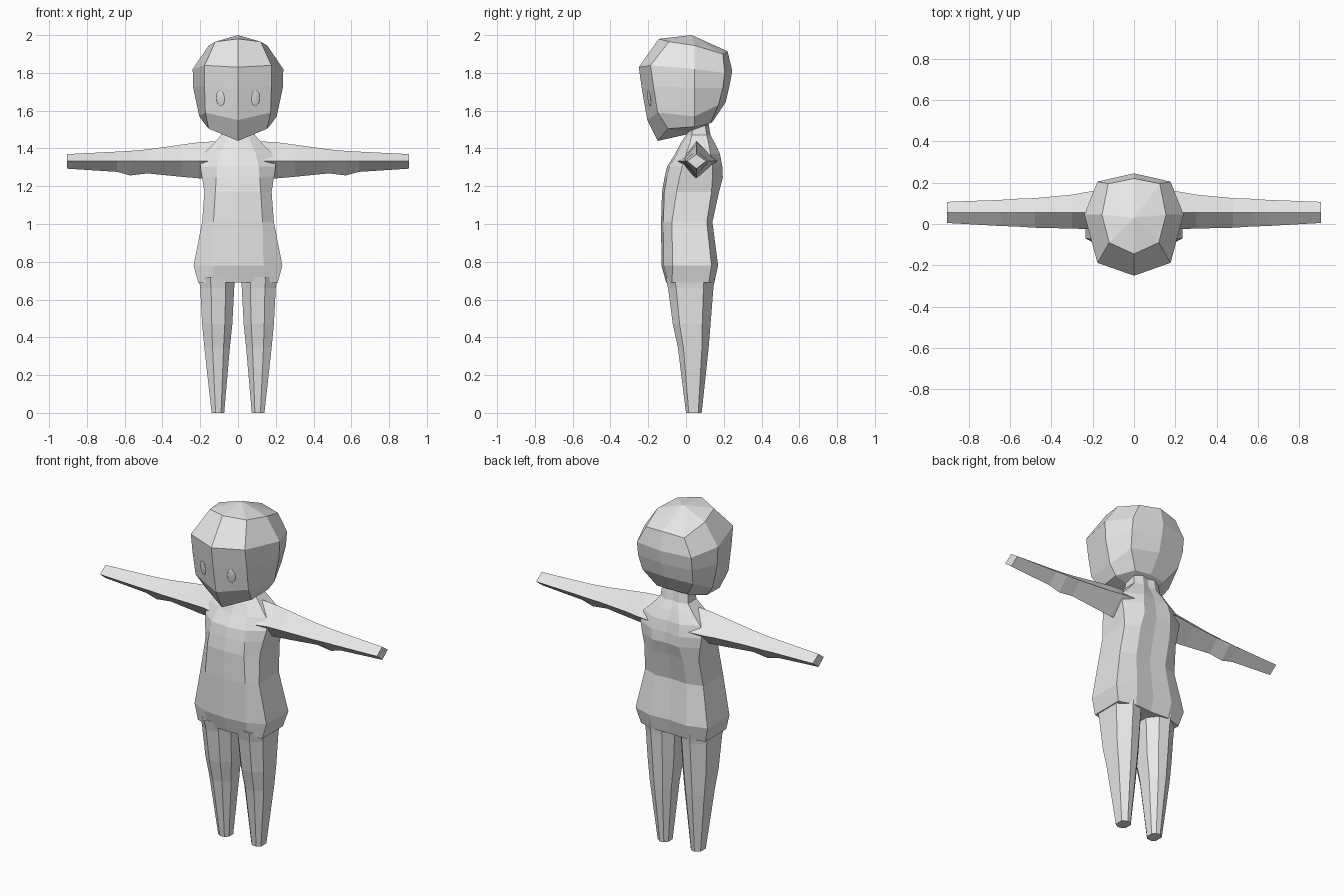
import bpy, bmesh, math

# One plain material for the whole figure
grey = bpy.data.materials.new("light grey")
grey.diffuse_color = (0.8, 0.8, 0.8, 1)


def make_object(name, bm):
    bmesh.ops.recalc_face_normals(bm, faces=bm.faces)
    me = bpy.data.meshes.new(name)
    bm.to_mesh(me)
    bm.free()
    me.materials.append(grey)
    ob = bpy.data.objects.new(name, me)
    bpy.context.collection.objects.link(ob)
    return ob


def loft(name, rings, start=None, end=None, mirror=False):
    """Skin a list of rings; close each end with a pole point or a flat cap."""
    bm = bmesh.new()
    vs = [[bm.verts.new(p) for p in r] for r in rings]
    n = len(vs[0])
    for a, b in zip(vs, vs[1:]):
        for i in range(n):
            j = (i + 1) % n
            bm.faces.new((a[i], a[j], b[j], b[i]))
    for ring, pole in ((vs[0], start), (vs[-1], end)):
        if pole:
            c = bm.verts.new(pole)
            for i in range(n):
                bm.faces.new((ring[i], ring[(i + 1) % n], c))
        else:
            bm.faces.new(ring)
    ob = make_object(name, bm)
    if mirror:
        m = ob.modifiers.new("mirror", 'MIRROR')
        m.use_mirror_merge = False
    return ob


def whole(half):
    """Half ring from front centre to back centre -> full symmetric ring."""
    return half + [(-x, y, z) for x, y, z in reversed(half) if x > 0]


# Head: faceted, five rings of eight points
head = [
    [(0, -.145, 1.98), (.12, -.09, 1.965), (.155, .045, 1.945), (.125, .195, 1.90), (0, .22, 1.915)],
    [(0, -.25, 1.83), (.177, -.188, 1.84), (.24, .045, 1.82), (.177, .205, 1.80), (0, .245, 1.81)],
    [(0, -.233, 1.71), (.177, -.172, 1.73), (.237, .045, 1.72), (.177, .195, 1.72), (0, .23, 1.73)],
    [(0, -.205, 1.55), (.173, -.15, 1.59), (.205, .045, 1.57), (.165, .172, 1.63), (0, .21, 1.645)],
    [(0, -.15, 1.44), (.155, -.095, 1.505), (.165, .045, 1.515), (.10, .13, 1.535), (0, .14, 1.54)],
]
loft("head", [whole(h) for h in head], start=(0, .03, 2.0), end=(0, .03, 1.48))

# Eyes: thin oval plates lying on the face
for side in (-1, 1):
    bm = bmesh.new()
    bmesh.ops.create_uvsphere(bm, u_segments=12, v_segments=8, radius=1)
    eye = make_object("eye", bm)
    eye.scale = (.023, .005, .042)
    eye.location = (side * .093, -.195, 1.665)
    eye.rotation_euler = (math.radians(8), 0, side * math.radians(18))

# Torso and neck: z, front x, front y, side x, side y front, side y back, back x, back y
torso = [
    (1.53, .05, .01, .085, .04, .10, .04, .12),
    (1.47, .055, 0, .09, .03, .11, .04, .13),
    (1.425, .07, -.03, .13, .02, .12, .06, .155),
    (1.37, .095, -.058, .185, .0, .13, .08, .18),
    (1.305, .11, -.10, .20, -.02, .14, .09, .192),
    (1.245, .115, -.114, .19, -.035, .14, .09, .195),
    (1.17, .12, -.127, .178, -.05, .135, .10, .175),
    (1.01, .13, -.132, .19, -.075, .11, .10, .14),
    (.78, .135, -.13, .235, -.07, .135, .12, .17),
    (.69, .125, -.105, .21, -.075, .12, .11, .15),
]
rings = []
for z, fx, fy, sx, s0, s1, bx, by in torso:
    rings.append(whole([(0, fy, z), (fx, fy + .012, z), (sx, s0, z),
                        (sx, s1, z), (bx, by, z), (0, by - .008, z)]))
loft("torso", rings)

# Legs: z, inner x, outer x, front y, back y
rings = []
for z, xi, xo, yf, yb in [(.72, .018, .208, -.108, .152), (.66, .02, .20, -.095, .145),
                          (.47, .03, .19, -.07, .13), (.345, .043, .178, -.043, .12),
                          (0, .073, .14, 0, .083)]:
    w, d = xo - xi, yb - yf
    rings.append([(xi + w * u, yf + d * v, z) for u, v in
                  ((.25, .02), (.68, 0), (1, .18), (1, .78), (.6, 1), (.25, .95), (0, .72), (0, .25))])
loft("leg", rings, mirror=True)

# Arms: diamond section - x, top z, bottom z, front y, back y
rings = []
for x, zt, zb, yf, yb in [(.08, 1.44, 1.24, -.06, .17), (.21, 1.432, 1.242, -.025, .158),
                          (.30, 1.42, 1.25, -.022, .142), (.48, 1.395, 1.268, -.018, .125),
                          (.57, 1.387, 1.257, -.012, .122), (.64, 1.383, 1.276, -.01, .117),
                          (.905, 1.37, 1.293, .005, .107)]:
    yc = .055
    rings.append([(x, yc, zt), (x, yf, 1.333), (x, yc, zb), (x, yb, 1.333)])
loft("arm", rings, mirror=True)
